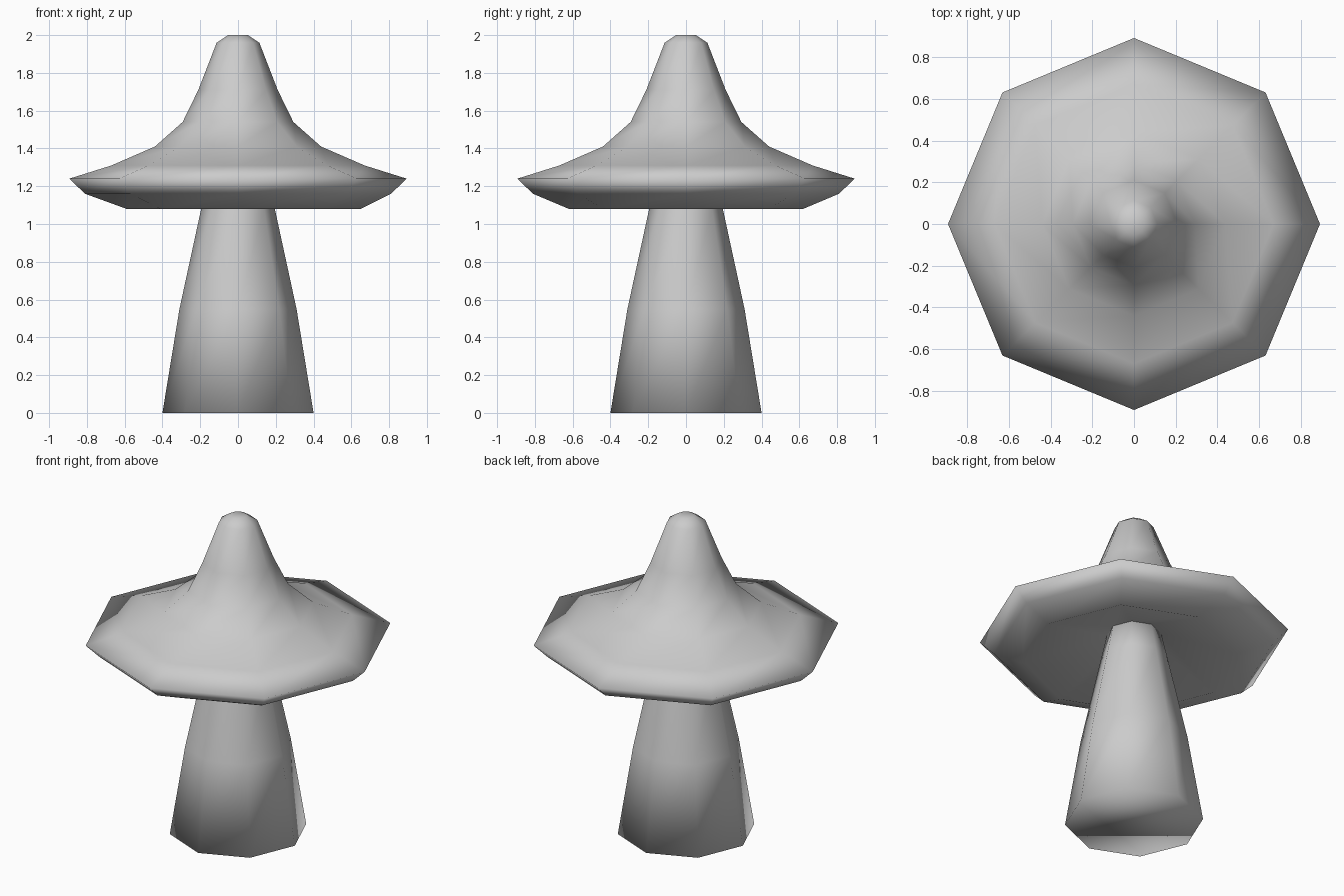
import bpy, bmesh, math

if "Cube" in bpy.data.objects:
    bpy.data.objects.remove(bpy.data.objects["Cube"])

SIDES = 8


def lathe(name, rings):
    """Smooth eight-sided solid from (radius, z, x shift) rings, bottom to top."""
    bm = bmesh.new()
    loops = []
    for r, z, dx in rings:
        loops.append([bm.verts.new((r * math.cos(math.tau * i / SIDES) + dx,
                                    r * math.sin(math.tau * i / SIDES), z))
                      for i in range(SIDES)])
    for a, b in zip(loops, loops[1:]):
        for i in range(SIDES):
            j = (i + 1) % SIDES
            bm.faces.new((a[i], a[j], b[j], b[i]))
    bm.faces.new(loops[0][::-1])
    bm.faces.new(loops[-1])
    for f in bm.faces:
        f.smooth = True
    bmesh.ops.recalc_face_normals(bm, faces=bm.faces)
    mesh = bpy.data.meshes.new(name)
    bm.to_mesh(mesh)
    bm.free()
    obj = bpy.data.objects.new(name, mesh)
    bpy.context.collection.objects.link(obj)
    return obj


# Tapered stem
lathe("mushroom_stem", [(0.40, 0, 0), (0.31, 0.55, 0), (0.195, 1.08, 0), (0.155, 1.26, 0)])

# Pointed cap with hollowed underside and wide brim
lathe("mushroom_cap", [
    (0.155, 1.25, 0), (0.62, 1.08, 0.03), (0.81, 1.16, 0), (0.893, 1.24, 0),
    (0.67, 1.31, 0), (0.44, 1.41, 0), (0.293, 1.54, 0), (0.21, 1.71, 0),
    (0.113, 1.96, 0), (0.052, 2.0, 0)])
